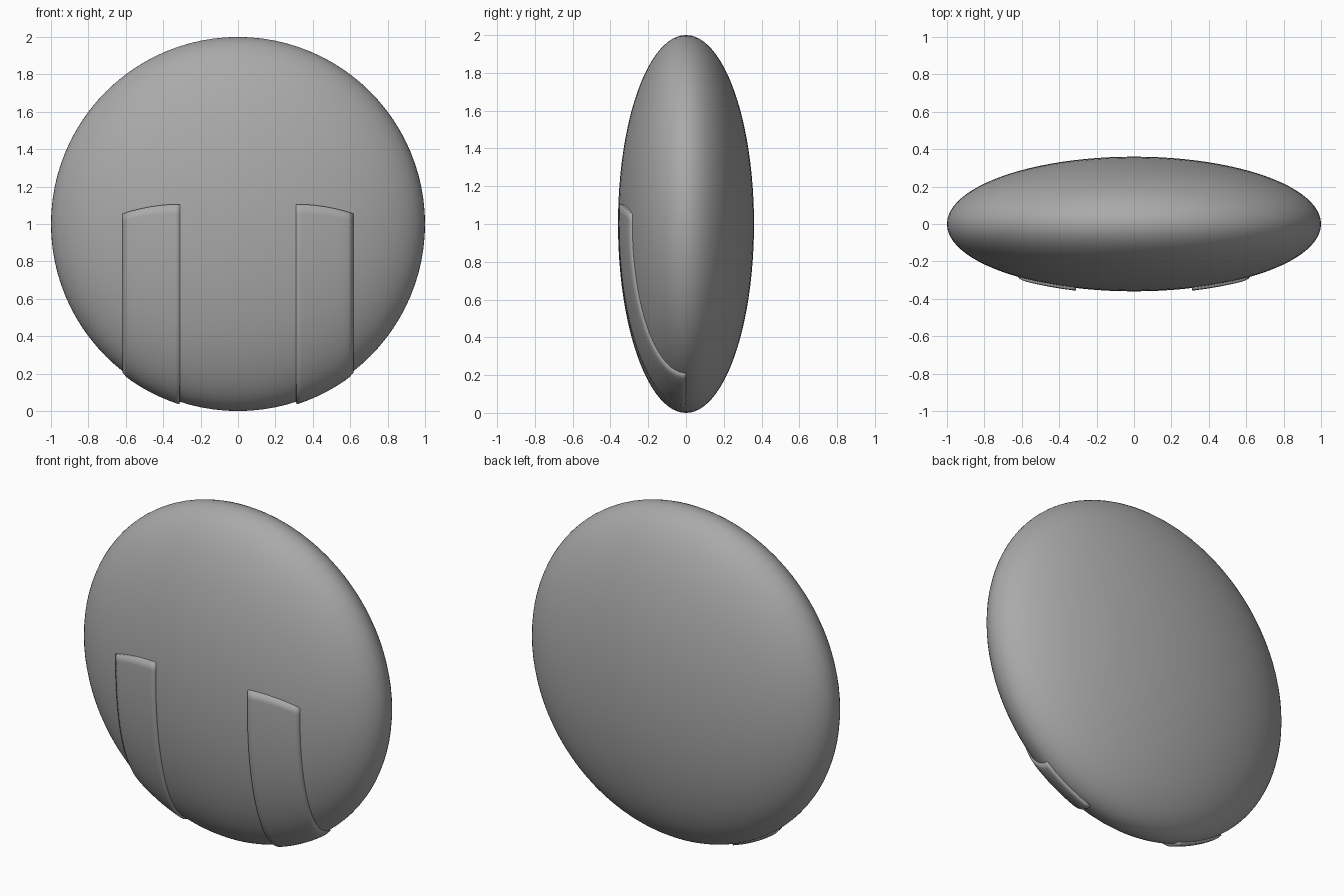
import bpy, bmesh, math

cube = bpy.data.objects.get("Cube")
if cube:
    bpy.data.objects.remove(cube)

DEPTH = 0.36  # half thickness of the disc

grey = bpy.data.materials.new("mid_grey")
grey.use_nodes = True
colour = (0.4, 0.4, 0.4, 1)
grey.diffuse_color = colour
grey.node_tree.nodes["Principled BSDF"].inputs["Base Color"].default_value = colour


def finish(obj, angle):
    obj.data.materials.append(grey)
    bpy.ops.object.select_all(action='DESELECT')
    obj.select_set(True)
    bpy.context.view_layer.objects.active = obj
    bpy.ops.object.shade_smooth_by_angle(angle=math.radians(angle))


# Flattened round body
bpy.ops.mesh.primitive_uv_sphere_add(segments=96, ring_count=48, radius=1, location=(0, 0, 1))
body = bpy.context.object
body.name = "body"
body.scale = (1, DEPTH, 1)
bpy.ops.object.transform_apply(location=False, rotation=False, scale=True)
finish(body, 40)


def strip(name, side, nu=12, nv=32):
    """Curved band hugging the lower front of the body, ending at its rim."""
    bm = bmesh.new()
    rows = []
    for i in range(nu + 1):
        u = i / nu
        x = 0.31 + 0.305 * u
        s = math.sqrt(1 - x * x)
        top = math.asin((0.105 - 0.05 * u * u) / s)
        lift = 0.014 - 0.008 * max(0, (u - 0.9) / 0.1)
        row = []
        for j in range(nv + 1):
            t = top + (-math.pi / 2 - top) * j / nv
            y, z = -DEPTH * s * math.cos(t), s * math.sin(t)
            n = (y / DEPTH ** 2, z)
            length = math.sqrt(x * x + n[0] ** 2 + n[1] ** 2)
            row.append(bm.verts.new((side * (x + lift * x / length),
                                     y + lift * n[0] / length,
                                     1 + z + lift * n[1] / length)))
        rows.append(row)
    for a, b in zip(rows, rows[1:]):
        for j in range(nv):
            quad = (a[j], a[j + 1], b[j + 1], b[j])
            bm.faces.new(quad if side > 0 else quad[::-1])
    mesh = bpy.data.meshes.new(name)
    bm.to_mesh(mesh)
    bm.free()
    obj = bpy.data.objects.new(name, mesh)
    bpy.context.collection.objects.link(obj)
    finish(obj, 40)
    shell = obj.modifiers.new("thickness", 'SOLIDIFY')
    shell.thickness = 0.03
    shell.offset = -1


strip("left_strip", 1)
strip("right_strip", -1)
